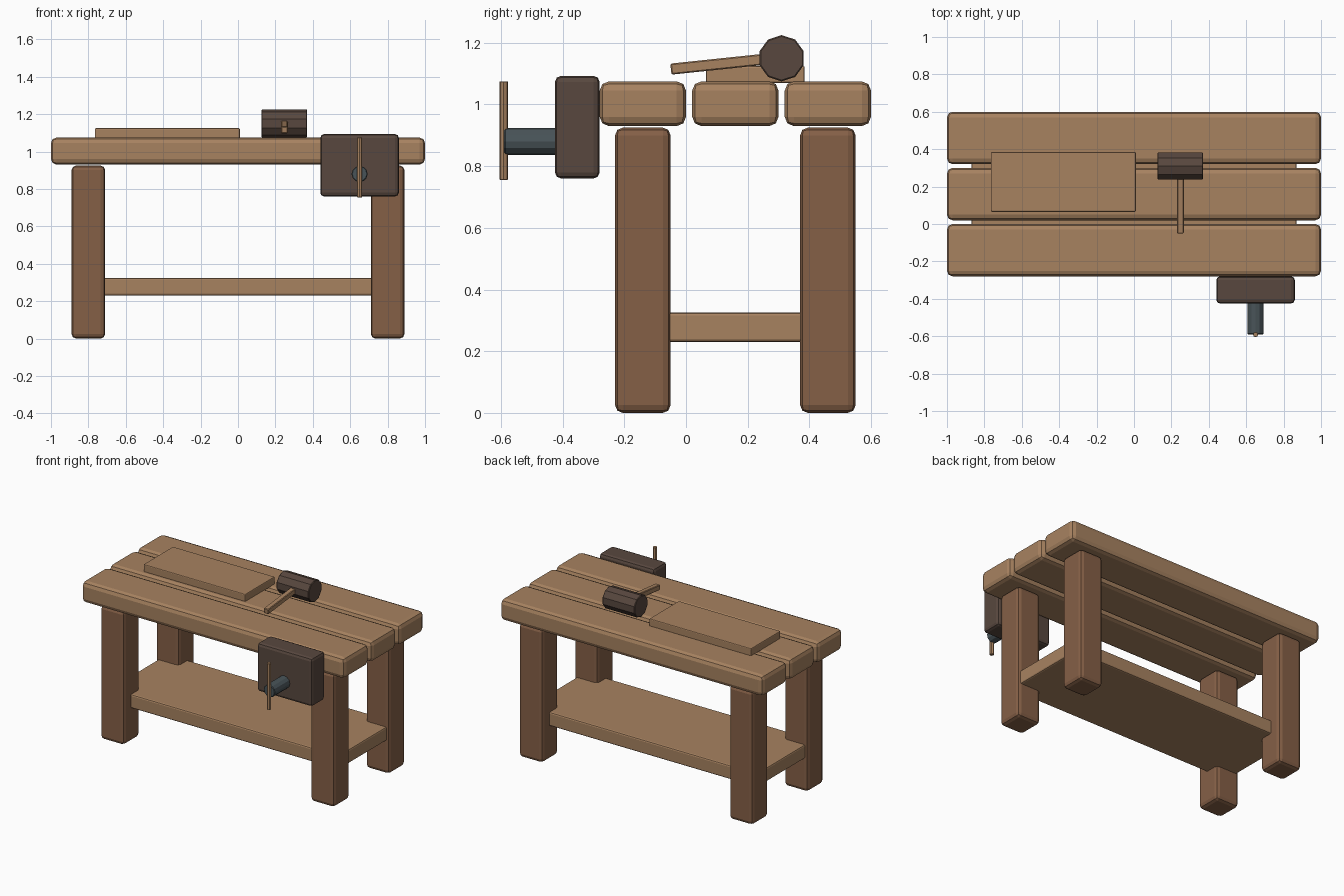
import bpy, math
from mathutils import Matrix

if "Cube" in bpy.data.objects:
    bpy.data.objects.remove(bpy.data.objects["Cube"], do_unlink=True)


def material(name, r, g, b):
    m = bpy.data.materials.new(name)
    m.use_nodes = True
    m.diffuse_color = (r, g, b, 1)
    m.node_tree.nodes["Principled BSDF"].inputs["Base Color"].default_value = (r, g, b, 1)
    return m


light_wood = material("light wood", 0.39, 0.225, 0.118)
leg_wood = material("reddish leg wood", 0.235, 0.117, 0.062)
dark_wood = material("dark wood", 0.098, 0.064, 0.049)
steel = material("dark steel", 0.066, 0.088, 0.098)


def finish(obj, name, mat, bevel, segments):
    obj.name = name
    obj.data.materials.append(mat)
    if bevel:
        mod = obj.modifiers.new("rounded edges", "BEVEL")
        mod.width = bevel
        mod.segments = segments
        mod.limit_method = "ANGLE"
        mod.angle_limit = math.radians(50)
    return obj


def box(name, mat, x, y, z, bevel=0.0, segments=2):
    """Rounded box given by its (min, max) extent on each axis."""
    bpy.ops.mesh.primitive_cube_add(size=1)
    obj = bpy.context.object
    size = [b - a for a, b in (x, y, z)]
    obj.data.transform(Matrix.Diagonal((*size, 1)))
    obj.location = [(a + b) / 2 for a, b in (x, y, z)]
    return finish(obj, name, mat, bevel, segments)


def rod(name, mat, sides, radius, length, centre, axis, bevel=0.0):
    """Faceted cylinder along the named axis."""
    bpy.ops.mesh.primitive_cylinder_add(vertices=sides, radius=radius, depth=length)
    obj = bpy.context.object
    if axis == "x":
        # Quarter turn first, so that a corner points straight up
        turn = Matrix.Rotation(math.pi / 2, 4, "Y") @ Matrix.Rotation(math.pi / 2, 4, "Z")
        obj.data.transform(turn)
    elif axis == "y":
        obj.data.transform(Matrix.Rotation(math.pi / 2, 4, "X"))
    obj.location = centre
    return finish(obj, name, mat, bevel, 1)


# Three thick planks form the top
for label, y in (("front", -0.28), ("middle", 0.02), ("back", 0.32)):
    box(label + "_top_plank", light_wood, (-1, 1), (y, y + 0.28), (0.93, 1.075), 0.03)

# Four square legs
for side, x in (("right", -0.89), ("left", 0.71)):
    for end, y in (("front", -0.23), ("back", 0.37)):
        box(f"{end}_{side}_leg", leg_wood, (x, x + 0.18), (y, y + 0.18), (0, 0.925), 0.025)

# Shelf let into the legs
box("lower_shelf", light_wood, (-0.87, 0.87), (-0.15, 0.47), (0.23, 0.325), 0.01)

# Vise on the front edge
box("vise_jaw", dark_wood, (0.44, 0.86), (-0.425, -0.28), (0.76, 1.093), 0.02)
rod("vise_screw", steel, 12, 0.043, 0.18, (0.65, -0.50, 0.88), "y", 0.004)
rod("vise_handle", light_wood, 8, 0.014, 0.32, (0.65, -0.591, 0.915), "z", 0.002)

# Loose board lying on the top
box("work_board", light_wood, (-0.765, 0.01), (0.065, 0.385), (1.07, 1.125), 0.006)

# Mallet resting with its handle tilted down
rod("mallet_head", dark_wood, 10, 0.075, 0.245, (0.2475, 0.31, 1.15), "x", 0.004)
handle = box("mallet_handle", light_wood, (0.23, 0.266), (-0.05, 0.30), (1.115, 1.151), 0.004, 1)
handle.rotation_euler.x = math.radians(6)
